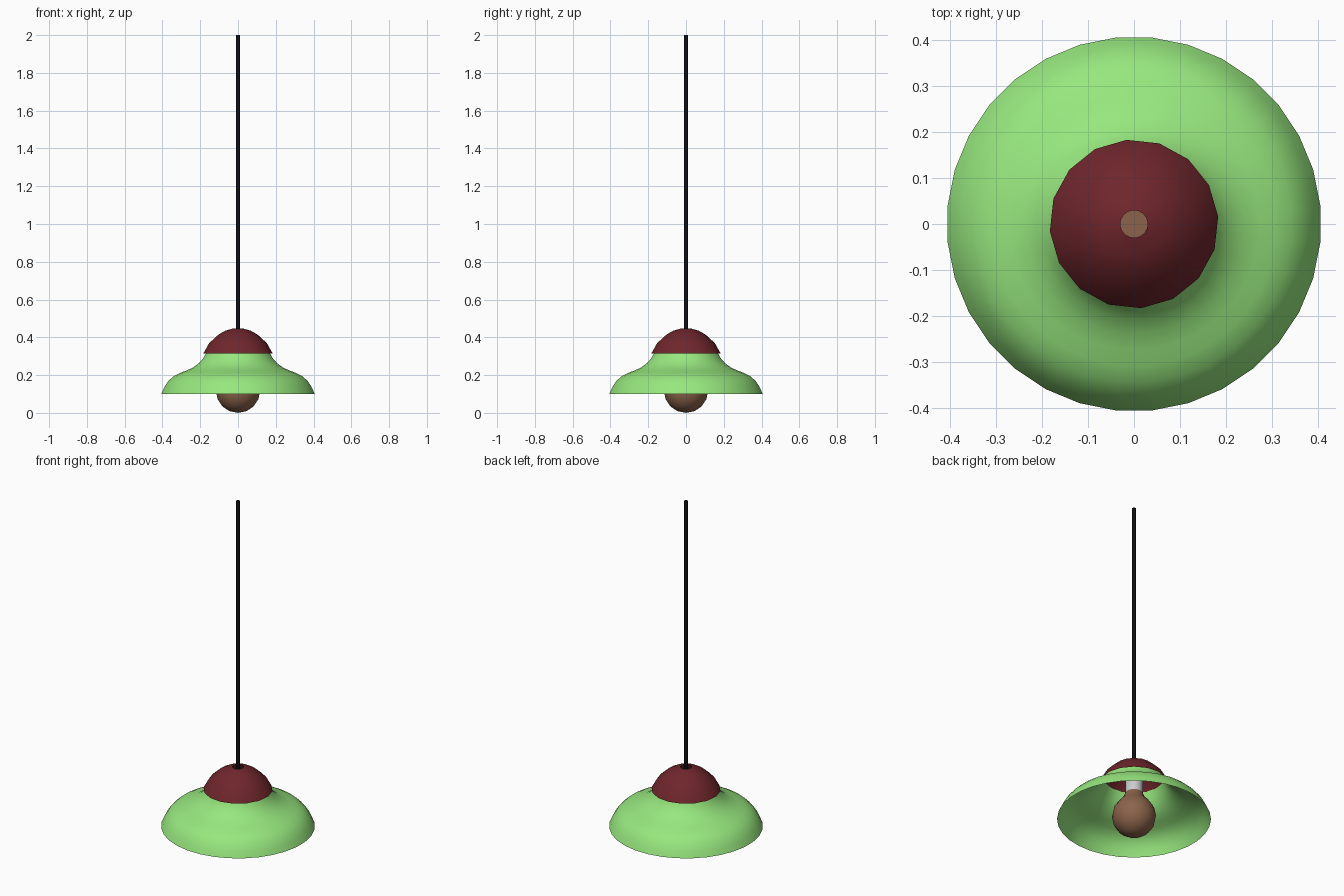
import bpy, math

if "Cube" in bpy.data.objects:
    bpy.data.objects.remove(bpy.data.objects["Cube"])


def material(name, rgb):
    m = bpy.data.materials.new(name)
    m.diffuse_color = (*rgb, 1)
    m.use_nodes = True
    m.node_tree.nodes["Principled BSDF"].inputs["Base Color"].default_value = m.diffuse_color
    return m


def lathe(name, profile, sides, mat=None, offset=0.0, angle=60):
    """Spin (radius, z) points around z; zero radius makes a pole."""
    verts, rings, faces = [], [], []
    for r, z in profile:
        n = 1 if r == 0 else sides
        rings.append([len(verts) + i for i in range(n)])
        for i in range(n):
            a = math.radians(offset) + math.tau * i / sides
            verts.append((r * math.cos(a), r * math.sin(a), z))
    for lo, hi in zip(rings, rings[1:]):
        for i in range(sides):
            j = (i + 1) % sides
            quad = [lo[i % len(lo)], lo[j % len(lo)], hi[j % len(hi)], hi[i % len(hi)]]
            faces.append(list(dict.fromkeys(quad)))
    mesh = bpy.data.meshes.new(name)
    mesh.from_pydata(verts, [], faces)
    obj = bpy.data.objects.new(name, mesh)
    bpy.context.collection.objects.link(obj)
    if mat:
        mesh.materials.append(mat)
    bpy.ops.object.select_all(action='DESELECT')
    obj.select_set(True)
    bpy.context.view_layer.objects.active = obj
    bpy.ops.object.shade_smooth_by_angle(angle=math.radians(angle))
    return obj


green = material("green_enamel", (0.31, 0.80, 0.21))
red = material("dark_red", (0.156, 0.019, 0.025))
brown = material("bulb_brown", (0.26, 0.127, 0.07))
black = material("cord_black", (0.005, 0.005, 0.006))

# Bell shaped shade, open at the bottom and at the neck
lathe("shade", [(0.408, 0.10), (0.392, 0.136), (0.372, 0.167), (0.345, 0.193),
                (0.310, 0.211), (0.275, 0.224), (0.240, 0.240), (0.208, 0.263),
                (0.186, 0.288), (0.170, 0.315), (0.155, 0.350)],
      32, green, 5.625)

# Domed cap with a small cord hole
lathe("cap", [(0.184, 0.315), (0.153, 0.370), (0.103, 0.415), (0.068, 0.435),
              (0.030, 0.446)], 16, red, 5)

# Open tube socket
lathe("socket", [(0.047, 0.25), (0.047, 0.36)], 16)

# Bulb: round globe narrowing into the socket
R, C = 0.117, 0.117
globe = [(R * math.sin(math.radians(a)), C - R * math.cos(math.radians(a)))
         for a in (22.5, 45, 67.5, 90, 112.5, 135)]
lathe("bulb", [(0, 0)] + globe + [(0.058, 0.228), (0.046, 0.26), (0.046, 0.285), (0, 0.285)],
      16, brown)

# Thin hanging cord, an open tube
lathe("cord", [(0.011, 0.40), (0.011, 2.0)], 12, black)
